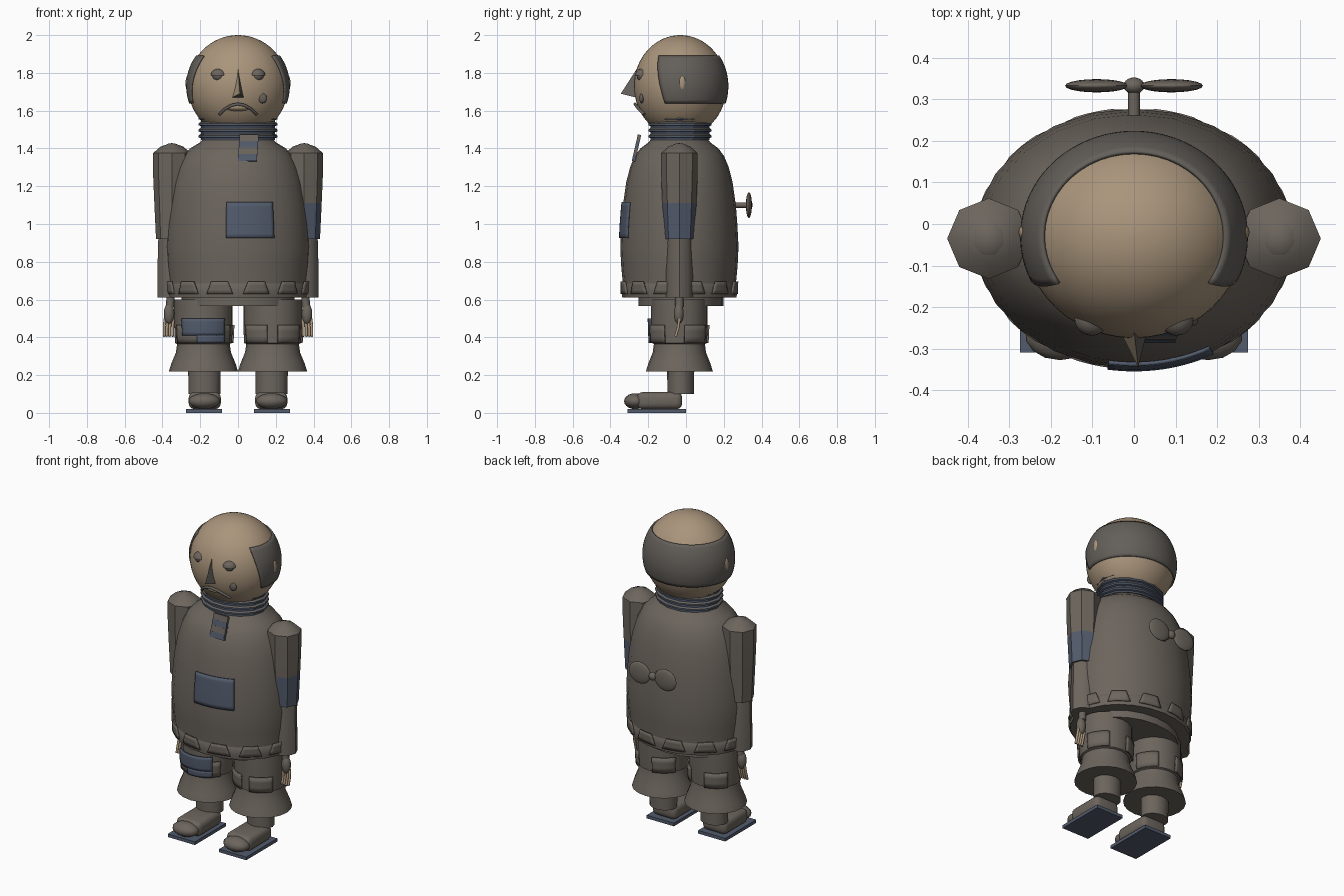
import bpy, bmesh, math
from math import sin, cos, pi, radians, sqrt
from mathutils import Vector

cube = bpy.data.objects.get("Cube")
if cube:
    bpy.data.objects.remove(cube, do_unlink=True)


def material(name, rgb):
    m = bpy.data.materials.new(name)
    m.use_nodes = True
    m.diffuse_color = (*rgb, 1)
    m.node_tree.nodes["Principled BSDF"].inputs["Base Color"].default_value = (*rgb, 1)
    return m


CLOTH = material("grey cloth", (0.15, 0.13, 0.11))
SKIN = material("tan skin", (0.40, 0.30, 0.20))
BLUE = material("faded blue", (0.085, 0.105, 0.15))
HAIR = material("dark grey hair", (0.125, 0.115, 0.102))
CY = -0.035  # depth of the figure's vertical axis


def finish(name, bm, *mats, angle=40):
    bmesh.ops.recalc_face_normals(bm, faces=bm.faces)
    me = bpy.data.meshes.new(name)
    bm.to_mesh(me)
    bm.free()
    for m in mats:
        me.materials.append(m)
    me.shade_smooth()
    me.set_sharp_from_angle(angle=radians(angle))
    ob = bpy.data.objects.new(name, me)
    bpy.context.collection.objects.link(ob)
    return ob


def radius(profile, z):
    """Linear interpolation of a (z, r) profile listed from the top down."""
    for (z1, r1), (z0, r0) in zip(profile, profile[1:]):
        if z0 <= z <= z1:
            return r0 + (r1 - r0) * (z - z0) / max(z1 - z0, 1e-6)
    return profile[-1][1]


def lathe(name, profile, x, y, rx, ry, mats, n=24, rule=None, angle=40):
    """Closed elliptical turning; rule(z) picks a material for each band."""
    bm = bmesh.new()
    rings = [[bm.verts.new((x + rx * r * cos(2 * pi * i / n),
                            y + ry * r * sin(2 * pi * i / n), z))
              for i in range(n)] for z, r in profile]
    for a, b in zip(rings, rings[1:]):
        for i in range(n):
            j = (i + 1) % n
            f = bm.faces.new((a[i], a[j], b[j], b[i]))
            if rule:
                f.material_index = rule(f.calc_center_median().z)
    bm.faces.new(rings[0])
    bm.faces.new(rings[-1])
    return finish(name, bm, *mats, angle=angle)


def wrap(name, profile, x, y, rx, ry, a0, a1, z0, z1, mat, nu=14, nv=8, slant=0, lift=0.003):
    """Thin plate lying on a turned surface between two azimuths in degrees."""
    bm = bmesh.new()
    rows = []
    for k in range(nv + 1):
        t = k / nv
        z = z0 + (z1 - z0) * t
        lo, hi, r = a0 - slant * t, a1 + slant * t, radius(profile, z)
        row = []
        for i in range(nu + 1):
            a = radians(lo + (hi - lo) * i / nu)
            row.append(bm.verts.new((x + (rx * r + lift) * cos(a), y + (ry * r + lift) * sin(a), z)))
        rows.append(row)
    for p, q in zip(rows, rows[1:]):
        for i in range(nu):
            bm.faces.new((p[i], p[i + 1], q[i + 1], q[i]))
    ob = finish(name, bm, mat)
    mod = ob.modifiers.new("thickness", 'SOLIDIFY')
    mod.thickness, mod.offset = 0.009, 0
    return ob


def ball(name, loc, size, mat, u=20, v=12, upper_only=False):
    bm = bmesh.new()
    bmesh.ops.create_uvsphere(bm, u_segments=u, v_segments=v, radius=1)
    if upper_only:
        geom = bm.verts[:] + bm.edges[:] + bm.faces[:]
        bmesh.ops.bisect_plane(bm, geom=geom, plane_co=(0, 0, 0), plane_no=(0, 0, 1), clear_inner=True)
        bmesh.ops.holes_fill(bm, edges=[e for e in bm.edges if e.is_boundary])
    bmesh.ops.scale(bm, vec=size, verts=bm.verts)
    bmesh.ops.translate(bm, vec=loc, verts=bm.verts)
    return finish(name, bm, mat)


def box(name, loc, size, mat, bevel=0.0, tilt=0.0):
    bm = bmesh.new()
    bmesh.ops.create_cube(bm, size=1)
    bmesh.ops.scale(bm, vec=size, verts=bm.verts)
    if bevel:
        bmesh.ops.bevel(bm, geom=bm.edges[:], offset=bevel, segments=3, profile=0.5, affect='EDGES')
    ob = finish(name, bm, mat)
    ob.location, ob.rotation_euler.x = loc, tilt
    return ob


def tube(name, points, r, mat):
    cu = bpy.data.curves.new(name, 'CURVE')
    cu.dimensions, cu.bevel_depth, cu.bevel_resolution = '3D', r, 2
    cu.use_fill_caps = True
    sp = cu.splines.new('POLY')
    sp.points.add(len(points) - 1)
    for p, co in zip(sp.points, points):
        p.co = (*co, 1)
    cu.materials.append(mat)
    ob = bpy.data.objects.new(name, cu)
    bpy.context.collection.objects.link(ob)


# Head, hair band and ears
HX, HY, HZ, HC, HYC = 0.265, 0.245, 0.27, 1.73, -0.03
skull = [(HC + HZ * cos(pi * k / 32), max(sin(pi * k / 32), 0.002)) for k in range(33)]
lathe("head", skull, 0, HYC, HX, HY, [SKIN], n=48)
wrap("hair", skull, 0, HYC, HX, HY, -20, 200, 1.64, 1.89, HAIR, nu=48, nv=14, slant=14, lift=0.005)


def face_y(x, z):
    return HYC - HY * sqrt(1 - (x / HX) ** 2 - ((z - HC) / HZ) ** 2)


for side, s in (("right", -1), ("left", 1)):
    ball(side + "_ear", (s * 0.266, -0.02, 1.745), (0.012, 0.018, 0.04), SKIN)
    ball(side + "_eye", (s * 0.102, -0.225, 1.785), (0.036, 0.036, 0.032), HAIR)
    ball(side + "_eyelid", (s * 0.102, -0.227, 1.787), (0.042, 0.042, 0.036), CLOTH, upper_only=True)

# Wedge nose with a dark side and underside
bm = bmesh.new()
bridge, tip, low_r, low_l = [bm.verts.new(c) for c in (
    (0, -0.255, 1.83), (0.01, -0.345, 1.69), (-0.04, -0.245, 1.665), (0.035, -0.245, 1.665))]
for vs, dark in (((bridge, low_r, tip), 0), ((bridge, tip, low_l), 1),
                 ((tip, low_r, low_l), 1), ((bridge, low_l, low_r), 0)):
    bm.faces.new(vs).material_index = dark
finish("nose", bm, SKIN, HAIR, angle=10)

# Mouth, lip and mole
ball("upper_lip", (0, -0.225, 1.62), (0.075, 0.04, 0.025), SKIN)
arch = [(0.1 * t, 1.635 - 0.055 * t * t) for t in (-1, -0.7, -0.35, 0, 0.35, 0.7, 1)]
tube("moustache", [(x, face_y(x, z) - 0.01, z) for x, z in arch], 0.008, HAIR)
ball("mole", (0.13, face_y(0.13, 1.665), 1.665), (0.024, 0.012, 0.026), HAIR)

# Ribbed collar and its hanging tab
ribs = []
for k in range(4):
    top = 1.57 - k * 0.032
    ribs += [(top, 0.97), (top - 0.006, 1), (top - 0.016, 1), (top - 0.02, 0.94), (top - 0.03, 0.94)]
lathe("collar", ribs, 0, -0.032, 0.208, 0.17, [CLOTH, BLUE], n=14,
      rule=lambda z: int((1.57 - z) % 0.032 > 0.005), angle=25)
for k in range(4):
    t = k / 3
    box("collar_tab", (0.058 - 0.008 * t, -0.25 - 0.024 * t, 1.455 - 0.105 * t),
        (0.1, 0.018, 0.036), (CLOTH, BLUE)[k % 2], tilt=radians(-12))

# Coat
BX, BY = 0.385, 0.313
coat = [(1.47, 0.42), (1.43, 0.53), (1.40, 0.66), (1.36, 0.755), (1.30, 0.835), (1.22, 0.9), (1.1, 0.955),
        (1.0, 0.98), (0.88, 1.0), (0.78, 0.985), (0.68, 0.955), (0.62, 0.95)]
lathe("coat", coat, 0, CY, BX, BY, [CLOTH], n=24)
wrap("coat_patch", coat, 0, CY, BX, BY, -99.5, -60.5, 0.925, 1.115, BLUE, lift=0.005)
lathe("hem", [(0.685, 0.955), (0.67, 0.975), (0.64, 0.98), (0.61, 0.965)], 0, CY, BX, BY, [CLOTH], n=24)
for k in range(12):
    a = 30 * k
    wrap("hem_fold", coat, 0, CY, BX, BY, a + 4, a + 26, 0.63, 0.695, CLOTH, nu=6, nv=3, slant=-4, lift=0.01)

# Propeller on the back
bm = bmesh.new()
bmesh.ops.create_cone(bm, cap_ends=True, segments=12, radius1=0.014, radius2=0.014, depth=0.12)
shaft = finish("propeller_shaft", bm, CLOTH)
shaft.location, shaft.rotation_euler.x = (0, 0.275, 1.1), pi / 2
ball("propeller_hub", (0, 0.333, 1.1), (0.025, 0.02, 0.025), CLOTH)
for side, s in (("right", -1), ("left", 1)):
    ball(side + "_propeller_blade", (s * 0.09, 0.333, 1.1), (0.076, 0.016, 0.068), CLOTH)

# Hips
lathe("hips", [(0.63, 1), (0.565, 1)], 0, -0.027, 0.3, 0.225, [CLOTH], n=20)

TROUSER = [(0.6, 1.0), (0.46, 1.0), (0.37, 0.97), (0.365, 0.9), (0.32, 0.94), (0.26, 1.1), (0.22, 1.18)]
UPPER = [(1.425, 0.15), (1.41, 0.6), (1.375, 1.0), (1.25, 0.99), (1.11, 0.93), (0.92, 0.84)]
LOWER = [(1.0, 0.8), (0.9, 0.86), (0.72, 0.9), (0.61, 0.9)]
for side, s in (("right", -1), ("left", 1)):
    # Sleeves, with one patched band on the left arm
    patched = s > 0
    lathe(side + "_upper_sleeve", UPPER, s * 0.35, CY, 0.1, 0.097, [CLOTH, BLUE], n=8,
          rule=lambda z: int(patched and z < 1.1))
    lathe(side + "_lower_sleeve", LOWER, s * 0.337, CY, 0.1, 0.083, [CLOTH], n=10)
    ball(side + "_shoulder_cap", (s * 0.35, CY, 1.36), (0.068, 0.072, 0.068), CLOTH)

    # Cuffed hand and fingers
    ball(side + "_hand", (s * 0.365, -0.038, 0.525), (0.028, 0.026, 0.055), CLOTH)
    tube(side + "_wrist", [(s * 0.36, CY, 0.56), (s * 0.355, CY, 0.64)], 0.022, CLOTH)
    for k in range(4):
        fx = s * (0.342 + 0.015 * k)
        tube(side + "_finger", [(fx, -0.035, 0.5), (fx + s * 0.004, -0.042, 0.45),
                                (fx + s * 0.004, -0.055, 0.405)], 0.0075, SKIN)

    # Trouser leg with flaps around the knee
    lx = s * 0.183
    lathe(side + "_trouser_leg", TROUSER, lx, CY, 0.155, 0.15, [CLOTH], n=20)
    for a in (-150, -80, 10, 100):
        wrap(side + "_knee_flap", TROUSER, lx, CY, 0.155, 0.15, a, a + 50, 0.37, 0.465,
             CLOTH, nu=8, nv=3, lift=0.007)
    if s < 0:
        wrap("knee_patch", TROUSER, lx, CY, 0.155, 0.15, -132, -48, 0.41, 0.5, BLUE, nv=5, lift=0.013)
        wrap("knee_patch_lower", TROUSER, lx, CY, 0.155, 0.15, -102, -48, 0.37, 0.412, BLUE, nv=3, lift=0.013)

    # Ankle, shoe, toe cap and sole
    lathe(side + "_ankle", [(0.25, 1.0), (0.1, 0.98)], s * 0.178, -0.028, 0.086, 0.072, [CLOTH], n=16)
    box(side + "_shoe", (s * 0.176, -0.14, 0.065), (0.17, 0.24, 0.09), CLOTH, bevel=0.03)
    ball(side + "_toe_cap", (s * 0.178, -0.268, 0.062), (0.084, 0.06, 0.042), CLOTH, u=14, v=10)
    box(side + "_sole", (s * 0.18, -0.155, 0.01), (0.19, 0.31, 0.02), BLUE)
